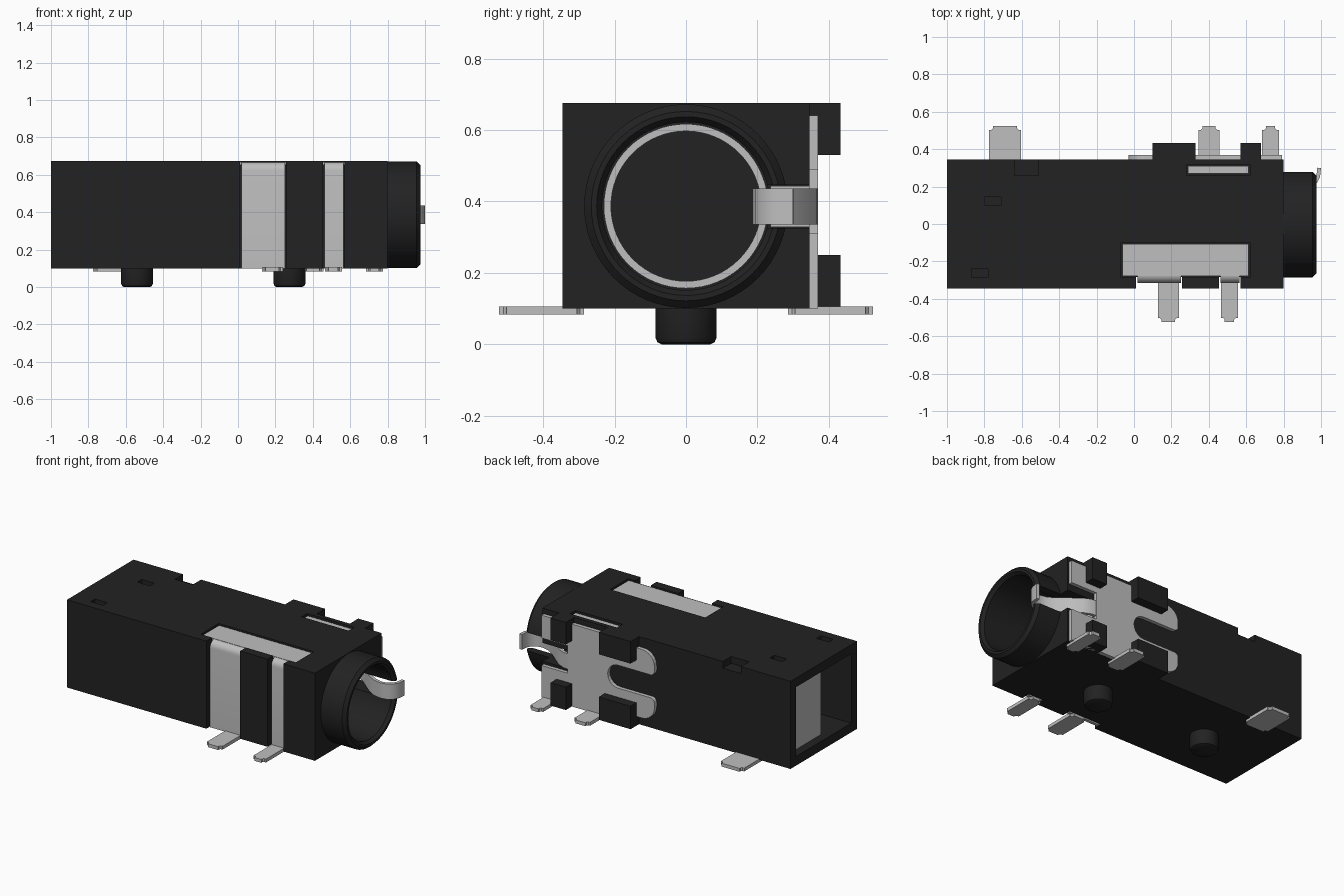
import bpy, bmesh, math
from mathutils import Matrix

if "Cube" in bpy.data.objects:
    bpy.data.objects.remove(bpy.data.objects["Cube"])


def material(name, c, metallic=0.0):
    m = bpy.data.materials.new(name)
    m.use_nodes = True
    m.diffuse_color = (*c, 1)
    m.node_tree.nodes["Principled BSDF"].inputs["Base Color"].default_value = (*c, 1)
    return m


BLACK = material("black plastic", (0.016, 0.016, 0.016))
METAL = material("tin plating", (0.52, 0.52, 0.52))
AX_Z = 0.387  # height of the bore axis


def finish(name, bm, mat, smooth=False):
    bmesh.ops.recalc_face_normals(bm, faces=bm.faces)
    me = bpy.data.meshes.new(name)
    bm.to_mesh(me)
    bm.free()
    ob = bpy.data.objects.new(name, me)
    bpy.context.collection.objects.link(ob)
    me.materials.append(mat)
    if smooth:
        bpy.ops.object.select_all(action='DESELECT')
        ob.select_set(True)
        bpy.context.view_layer.objects.active = ob
        bpy.ops.object.shade_smooth_by_angle(angle=math.radians(35))
    return ob


def box(name, x, y, z, mat=BLACK, bevel_z=0.0):
    """Box from ranges; bevel_z rounds its vertical edges."""
    bm = bmesh.new()
    bmesh.ops.create_cube(bm, size=1)
    for v in bm.verts:
        v.co = [r[0] + (c + 0.5) * (r[1] - r[0]) for c, r in zip(v.co, (x, y, z))]
    if bevel_z:
        ed = [e for e in bm.edges if abs(e.verts[0].co.z - e.verts[1].co.z) > 1e-4]
        bmesh.ops.bevel(bm, geom=ed, offset=bevel_z, segments=3, affect='EDGES')
    return finish(name, bm, mat)


def lathe(name, profile, mat, axis='X', centre=(0, 0, 0), closed=True, n=64):
    """Revolve (position along axis, radius) points; closed joins last to first."""
    bm = bmesh.new()
    rings = []
    for p, r in profile:
        ring = []
        for i in range(n):
            a = 2 * math.pi * i / n
            c, s = r * math.cos(a), r * math.sin(a)
            co = (p, c, s) if axis == 'X' else (c, s, p)
            ring.append(bm.verts.new([q + o for q, o in zip(co, centre)]))
        rings.append(ring)
    pairs = list(zip(rings, rings[1:])) + ([(rings[-1], rings[0])] if closed else [])
    for a, b in pairs:
        for i in range(n):
            j = (i + 1) % n
            bm.faces.new((a[i], a[j], b[j], b[i]))
    if not closed:
        bm.faces.new(rings[0])
        bm.faces.new(rings[-1])
    return finish(name, bm, mat, True)


def prism(name, pts, to3d, depth, mat, smooth=False):
    """Extrude a flat outline along the vector depth."""
    bm = bmesh.new()
    f = bm.faces.new([bm.verts.new(to3d(*p)) for p in pts])
    ext = bmesh.ops.extrude_face_region(bm, geom=[f])["geom"]
    bmesh.ops.translate(bm, vec=depth, verts=[g for g in ext if isinstance(g, bmesh.types.BMVert)])
    return finish(name, bm, mat, smooth)


def ribbon(path, t):
    """Outline of a strip of thickness t along an open path."""
    sides = ([], [])
    for i, (a, b) in enumerate(path):
        p, q = path[max(i - 1, 0)], path[min(i + 1, len(path) - 1)]
        dx, dy = q[0] - p[0], q[1] - p[1]
        l = math.hypot(dx, dy)
        for s, side in zip((1, -1), sides):
            side.append((a - s * dy / l * t / 2, b + s * dx / l * t / 2))
    return sides[0] + sides[1][::-1]


def arc(cx, cz, r, a0, a1, n=8):
    return [(cx + r * math.cos(math.radians(a0 + (a1 - a0) * i / n)),
             cz + r * math.sin(math.radians(a0 + (a1 - a0) * i / n))) for i in range(n + 1)]


def cut(ob, cutters):
    """Subtract every cutter and bake the result into the mesh."""
    for c in cutters:
        m = ob.modifiers.new("cut", 'BOOLEAN')
        m.operation, m.solver, m.object = 'DIFFERENCE', 'EXACT', c
    dg = bpy.context.evaluated_depsgraph_get()
    me = bpy.data.meshes.new_from_object(ob.evaluated_get(dg))
    ob.modifiers.clear()
    ob.data = me


# Housing, barrel and the contact sleeve at the bottom of the bore
housing = box("housing", (-1, 0.8), (-0.345, 0.345), (0.1, 0.675))
barrel = lathe("barrel", [(0.79, 0.285), (0.955, 0.285), (0.975, 0.265), (0.975, 0.25),
                          (0.955, 0.235), (0.79, 0.235)], BLACK, centre=(0, 0, AX_Z))
sleeve = lathe("contact_sleeve", [(0.452, 0.23), (0.47, 0.23), (0.47, 0.21), (0.452, 0.21)],
               METAL, centre=(0, 0, AX_Z))

# Cutters
spring_slot = box("slot_cutter", (0.6, 1.1), (0.15, 0.5), (0.326, 0.446))
bore = lathe("bore_cutter", [(0.45, 0.235), (1.1, 0.235)], BLACK, centre=(0, 0, AX_Z), closed=False)
recesses = [
    ((-1.1, -0.6), (-0.285, 0.29), (0.16, 0.615)),        # open rear chamber
    ((-0.07, 0.62), (-0.285, -0.1), (0.655, 0.8)),        # top plate pocket
    ((0.012, 0.257), (-0.5, -0.284), (0.05, 0.8)),        # front strip grooves
    ((0.455, 0.57), (-0.5, -0.284), (0.05, 0.8)),
    ((0.28, 0.62), (0.26, 0.317), (0.64, 0.8)),           # top slit
    ((-0.64, -0.51), (0.26, 0.5), (0.63, 0.8)),           # rear edge notch
    ((-0.8, -0.71), (0.1, 0.145), (0.635, 0.8)),          # small top pockets
    ((-0.87, -0.78), (-0.285, -0.24), (0.635, 0.8)),
]
cutters = [spring_slot, bore] + [box("recess_cutter", *r) for r in recesses]
cut(housing, cutters)
cut(barrel, [spring_slot])
for c in cutters:
    bpy.data.objects.remove(c)

# Locating pegs
for i, x in enumerate((-0.54, 0.275)):
    lathe("locating_peg_%d" % i, [(0.11, 0.086), (0.02, 0.086), (0.006, 0.08), (0, 0.068)],
          BLACK, 'Z', (x, 0, 0), closed=False, n=40)

# Retaining blocks on the back
for x in ((0.1, 0.33), (0.57, 0.68)):
    for z in ((0.53, 0.675), (0.1, 0.25)):
        box("retaining_block", x, (0.34, 0.432), z)

# Top contact plate with two strips folded down the front
box("top_contact_plate", (-0.062, 0.612), (-0.278, -0.108), (0.65, 0.668), METAL)
bend = [(-0.26, 0.657)] + arc(-0.27, 0.622, 0.035, 90, 180, 6) + [(-0.305, 0.1)]
for i, (x0, x1) in enumerate(((0.018, 0.25), (0.462, 0.563))):
    prism("front_strip_%d" % i, ribbon(bend, 0.02), lambda y, z: (x0, y, z),
          (x1 - x0, 0, 0), METAL, True)

# Solder pins
for x, s in (((0.127, 0.24), -1), ((0.465, 0.555), -1), ((-0.775, -0.605), 1),
             ((0.345, 0.457), 1), ((0.685, 0.775), 1)):
    box("solder_pin", x, sorted((s * 0.285, s * 0.523)), (0.084, 0.106), METAL, 0.02)

# Forked back plate
outline = ([(0.79, 0.49), (0.79, 0.64), (0.33, 0.64), (0.31, 0.61)]
           + arc(0.06, 0.52, 0.09, 90, 180, 6) + arc(0.0, 0.49, 0.03, 180, 270, 4)
           + arc(0.235, 0.385, 0.075, 90, -90, 10)
           + arc(0.0, 0.28, 0.03, 90, 180, 4) + arc(0.06, 0.25, 0.09, 180, 270, 6)
           + [(0.31, 0.16), (0.33, 0.1), (0.79, 0.1), (0.79, 0.31), (0.6, 0.31), (0.6, 0.49)])
prism("back_plate", outline, lambda x, z: (x, 0.346, z), (0, 0.024, 0), METAL)

# Bowed contact spring reaching into the barrel
path = [(0.56, 0.359), (0.63, 0.357), (0.68, 0.335), (0.74, 0.285), (0.8, 0.235), (0.85, 0.207),
        (0.9, 0.196), (0.94, 0.203), (0.97, 0.225), (0.985, 0.255), (0.99, 0.3)]
prism("contact_spring", ribbon(path, 0.02), lambda x, y: (x, y, 0.336), (0, 0, 0.1), METAL, True)
box("spring_backing", (0.6, 0.608), (0.236, 0.345), (0.328, 0.444), METAL)

# Metal seen in the top slit and in the rear chamber
box("slit_contact", (0.29, 0.612), (0.269, 0.309), (0.635, 0.665), METAL)
box("rear_contact", (-0.945, -0.93), (-0.05, 0.289), (0.161, 0.614), METAL)
